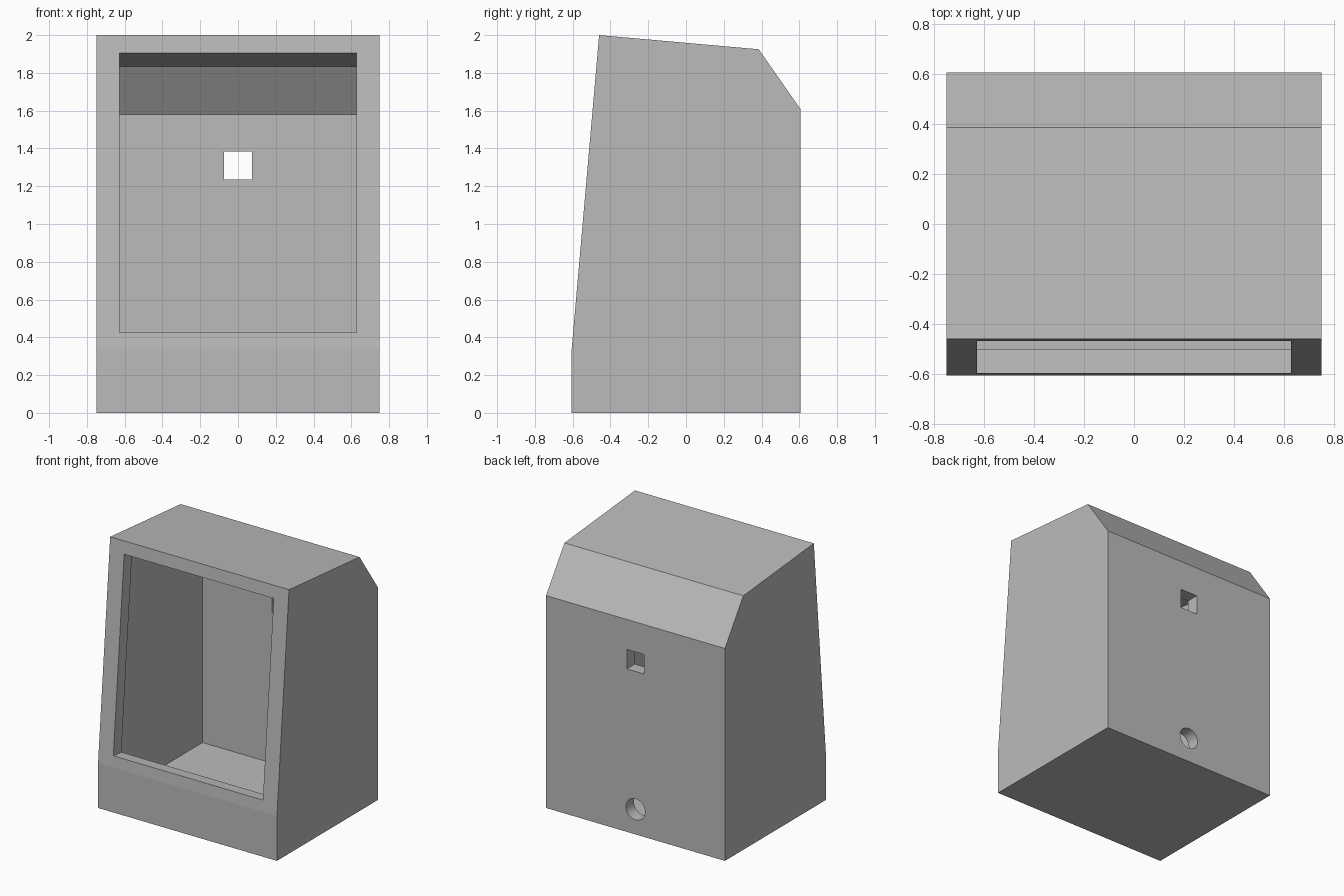
import bpy
import bmesh
from mathutils import Vector
from math import pi

cube = bpy.data.objects.get("Cube")
if cube:
    bpy.data.objects.remove(cube, do_unlink=True)

WALL = 0.096
HALF_WIDTH = 0.75

grey = bpy.data.materials.new("matte_grey")
grey.use_nodes = True
colour = (0.5, 0.5, 0.5, 1)
grey.diffuse_color = colour
grey.node_tree.nodes["Principled BSDF"].inputs["Base Color"].default_value = colour


def prism(name, profile, half_width):
    """Extrude a side profile of (y, z) points across x."""
    bm = bmesh.new()
    face = bm.faces.new([bm.verts.new((-half_width, y, z)) for y, z in profile])
    side = bmesh.ops.extrude_face_region(bm, geom=[face])
    moved = [v for v in side["geom"] if isinstance(v, bmesh.types.BMVert)]
    bmesh.ops.translate(bm, verts=moved, vec=(2 * half_width, 0, 0))
    bmesh.ops.recalc_face_normals(bm, faces=bm.faces)
    mesh = bpy.data.meshes.new(name)
    bm.to_mesh(mesh)
    bm.free()
    mesh.materials.append(grey)
    obj = bpy.data.objects.new(name, mesh)
    bpy.context.collection.objects.link(obj)
    return obj


def inset(profile, distance):
    """Move every edge of a counter-clockwise profile inwards."""
    points = [Vector(p) for p in profile]
    result = []
    for i, p in enumerate(points):
        a = (p - points[i - 1]).normalized()
        b = (points[(i + 1) % len(points)] - p).normalized()
        n1, n2 = Vector((-a.y, a.x)), Vector((-b.y, b.x))
        result.append(p + (n1 + n2) * distance / (1 + n1.dot(n2)))
    return result


def cut(target, cutter):
    """Subtract the cutter from the target and discard it."""
    mod = target.modifiers.new("cut", "BOOLEAN")
    mod.operation = "DIFFERENCE"
    mod.solver = "EXACT"
    mod.object = cutter
    bpy.context.view_layer.objects.active = target
    bpy.ops.object.modifier_apply(modifier=mod.name)
    bpy.data.objects.remove(cutter, do_unlink=True)


# Outer casing with leaning front and chamfered back
outline = [(-0.605, 0), (0.605, 0), (0.605, 1.61),
           (0.385, 1.925), (-0.46, 2.0), (-0.605, 0.34)]
casing = prism("casing", outline, HALF_WIDTH)

# Hollow interior of even wall thickness
cut(casing, prism("cavity", inset(outline, WALL), HALF_WIDTH - WALL))

# Screen opening, cut square to the leaning front
low, high = Vector(outline[5]), Vector(outline[4])
lean = (high - low).normalized()
inward = Vector((lean.y, -lean.x))


def on_front(z, depth):
    return low + lean * ((z - low.y) / lean.y) + inward * depth


opening = [on_front(0.425, -0.1), on_front(0.425, WALL + 0.004),
           on_front(1.904, WALL + 0.004), on_front(1.904, -0.1)]
cut(casing, prism("screen_opening", opening, 0.627))

# Square port through the back wall
port = [(0.4, 1.235), (0.7, 1.235), (0.7, 1.383), (0.4, 1.383)]
cut(casing, prism("square_port", port, 0.073))

# Round cable hole low in the back wall
bpy.ops.mesh.primitive_cylinder_add(vertices=48, radius=0.08, depth=0.3,
                                    location=(0, 0.55, 0.19), rotation=(pi / 2, 0, 0))
hole = bpy.context.object
hole.data.materials.append(grey)
cut(casing, hole)

# Smooth the hole wall, keep the casing edges sharp
bpy.ops.object.select_all(action="DESELECT")
casing.select_set(True)
bpy.context.view_layer.objects.active = casing
bpy.ops.object.shade_smooth_by_angle(angle=pi / 36 * 0.9)
for poly in casing.data.polygons:
    if len(poly.vertices) > 4 or poly.area > 0.03:
        poly.use_smooth = False
